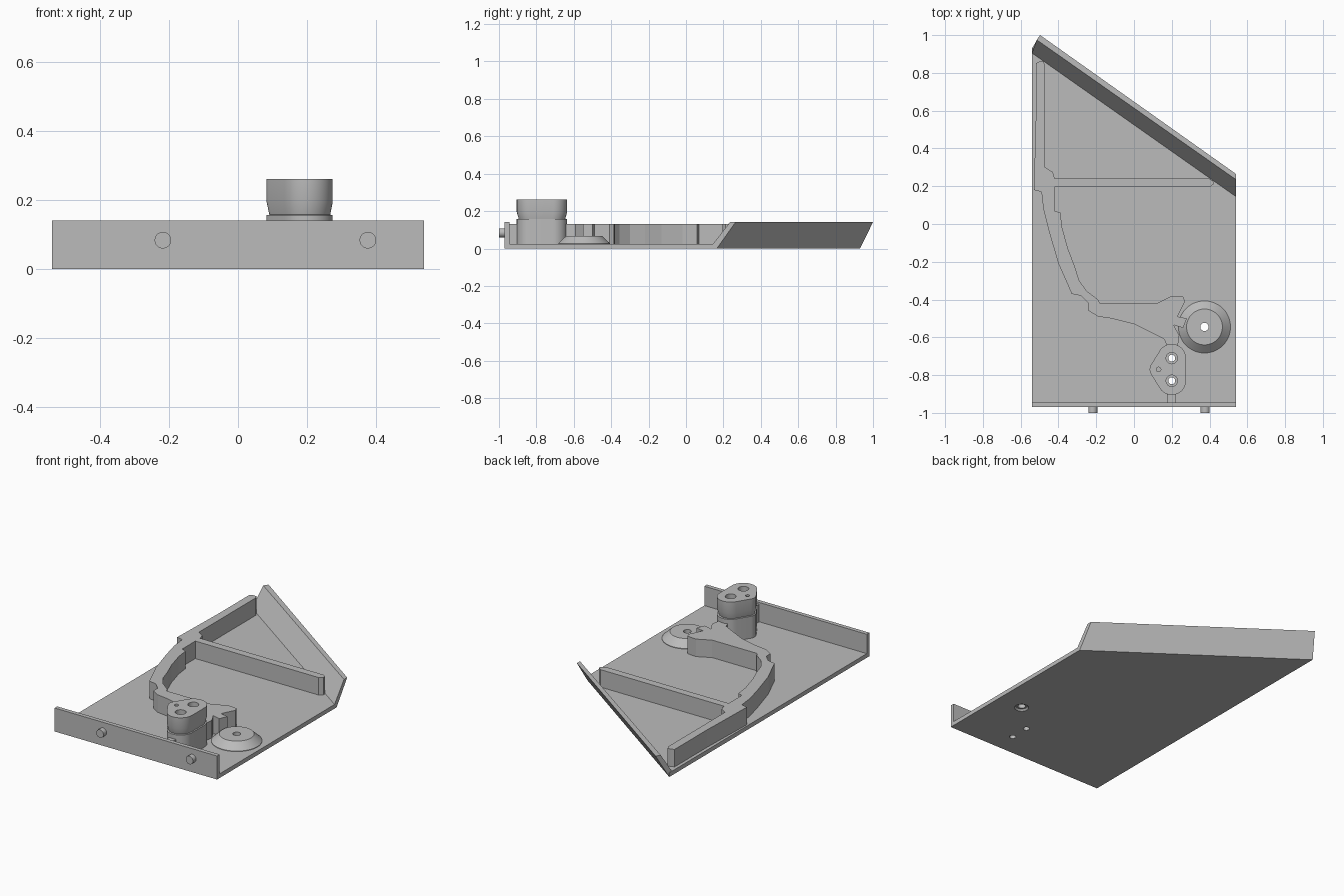
import bpy, bmesh
from math import sin, cos, tau, radians
from mathutils import Vector
from mathutils.geometry import convex_hull_2d

default_cube = bpy.data.objects.get("Cube")
if default_cube:
    bpy.data.objects.remove(default_cube, do_unlink=True)

# Single material
grey = bpy.data.materials.new("plain grey")
grey.use_nodes = True
colour = (0.5, 0.5, 0.5, 1)
grey.diffuse_color = colour
grey.node_tree.nodes["Principled BSDF"].inputs["Base Color"].default_value = colour

FLOOR = 0.025
WALL = 0.141
RIB = 0.13
EMBED = 0.01


def loft(name, rings):
    """Skin a stack of matching rings of points and cap both ends."""
    bm = bmesh.new()
    layers = [[bm.verts.new(p) for p in ring] for ring in rings]
    count = len(layers[0])
    for low, high in zip(layers, layers[1:]):
        for i in range(count):
            j = (i + 1) % count
            bm.faces.new((low[i], low[j], high[j], high[i]))
    bm.faces.new(layers[0][::-1])
    bm.faces.new(layers[-1])
    bmesh.ops.recalc_face_normals(bm, faces=bm.faces)
    mesh = bpy.data.meshes.new(name)
    bm.to_mesh(mesh)
    bm.free()
    mesh.materials.append(grey)
    part = bpy.data.objects.new(name, mesh)
    bpy.context.collection.objects.link(part)
    return part


def level(outline, z):
    return [(x, y, z) for x, y in outline]


def prism(name, outline, bottom, top):
    return loft(name, [level(outline, bottom), level(outline, top)])


def rectangle(left, right, front, back):
    return [(left, front), (right, front), (right, back), (left, back)]


def circle(centre, radius, steps=48):
    x, y = centre
    return [(x + radius * cos(tau * i / steps), y + radius * sin(tau * i / steps))
            for i in range(steps)]


def select_only(part):
    bpy.ops.object.select_all(action='DESELECT')
    part.select_set(True)
    bpy.context.view_layer.objects.active = part


def cut(part, centre, radius, bottom, top, top_radius=None):
    """Drill a round or tapered hole."""
    cutter = loft("cutter", [level(circle(centre, radius), bottom),
                             level(circle(centre, top_radius or radius), top)])
    cutter.hide_render = True
    select_only(part)
    boolean = part.modifiers.new("hole", 'BOOLEAN')
    boolean.operation = 'DIFFERENCE'
    boolean.solver = 'EXACT'
    boolean.object = cutter
    bpy.ops.object.modifier_apply(modifier=boolean.name)
    bpy.data.objects.remove(cutter, do_unlink=True)


def smooth(part):
    select_only(part)
    bpy.ops.object.shade_smooth_by_angle(angle=radians(25))


# Floor plate with a slanting back edge
floor = prism("floor_plate", [(-0.54, -0.97), (0.54, -0.97), (0.54, 0.165), (-0.54, 0.93)],
              0, FLOOR)

# Upright front wall with two round pegs
prism("front_wall", rectangle(-0.54, 0.54, -0.97, -0.945), 0, WALL)
for side, x in (("right", -0.218), ("left", 0.377)):
    ring = circle((x, 0.084), 0.024)
    smooth(loft(side + "_peg", [[(px, y, pz) for px, pz in ring] for y in (-1, -0.96)]))

# Back wall leaning outward along the slanting edge
loft("leaning_back_wall", [
    [(-0.54, 0.93, 0), (-0.54, 0.905, FLOOR), (-0.515, 0.975, WALL), (-0.497, 1, WALL)],
    [(0.54, 0.165, 0), (0.54, 0.145, FLOOR), (0.54, 0.235, WALL), (0.54, 0.265, WALL)]])

# Curved inner wall with its straight branch and hooked end
outer_side = [
    (-.47, .84), (-.48, .86), (-.5, .86), (-.52, .85), (-.52, .55), (-.53, .18),
    (-.49, .17), (-.48, .08), (-.45, -.04), (-.4, -.21), (-.36, -.3), (-.33, -.37),
    (-.28, -.38), (-.24, -.42), (-.24, -.46), (-.19, -.49), (-.12, -.5), (0, -.53),
    (.08, -.57), (.16, -.61), (.18, -.66)]
hook = [
    (.23, -.66), (.24, -.59), (.21, -.535), (.26, -.55), (.28, -.5), (.23, -.49),
    (.27, -.41), (.26, -.385), (.2, -.38), (.12, -.42)]
inner_side = [
    (-.18, -.42), (-.19, -.4), (-.25, -.355), (-.29, -.3), (-.315, -.22), (-.35, -.13),
    (-.38, -.02), (-.39, .06), (-.42, .07), (-.42, .195)]
branch = [(.4, .195), (.42, .21), (.42, .225), (.4, .24), (-.42, .24), (-.43, .275), (-.47, .3)]
prism("curved_inner_wall", outer_side + hook + inner_side + branch, EMBED, RIB)

# Short rib joining the post to the front wall
prism("post_rib", rectangle(0.175, 0.22, -0.95, -0.88), EMBED, RIB)

# Rounded three-lobed post with a narrowed neck
back_bore, front_bore, pin_hole = (0.2, -0.71), (0.2, -0.83), (0.13, -0.77)
cloud = [Vector(p) for p in circle(back_bore, 0.075) + circle(front_bore, 0.075)
         + circle(pin_hole, 0.047)]
lobes = [cloud[i] for i in convex_hull_2d(cloud)]
middle = Vector((0.185, -0.77))


def lobe_ring(scale, z):
    return level([middle + (p - middle) * scale for p in lobes], z)


post = loft("lobed_post", [lobe_ring(1, EMBED), lobe_ring(1, 0.157), lobe_ring(0.92, 0.158),
                           lobe_ring(1, 0.195), lobe_ring(1, 0.261)])

# Flat-topped conical hub
hub_centre = (0.373, -0.545)
hub = loft("conical_hub", [level(circle(hub_centre, 0.138), EMBED),
                           level(circle(hub_centre, 0.138), FLOOR + 0.003),
                           level(circle(hub_centre, 0.095), 0.068)])

# Screw holes through the post, hub and floor
for bore in (back_bore, front_bore):
    cut(post, bore, 0.018, -0.1, 0.3)
    cut(post, bore, 0.03, 0.2, 0.3)
    cut(floor, bore, 0.018, -0.1, 0.1)
cut(post, pin_hole, 0.012, 0.2, 0.3)
cut(hub, hub_centre, 0.022, -0.1, 0.1)
cut(floor, hub_centre, 0.022, -0.1, 0.1)
cut(floor, hub_centre, 0.044, -0.004, 0.02, 0.022)
for part in (post, hub, floor):
    smooth(part)
